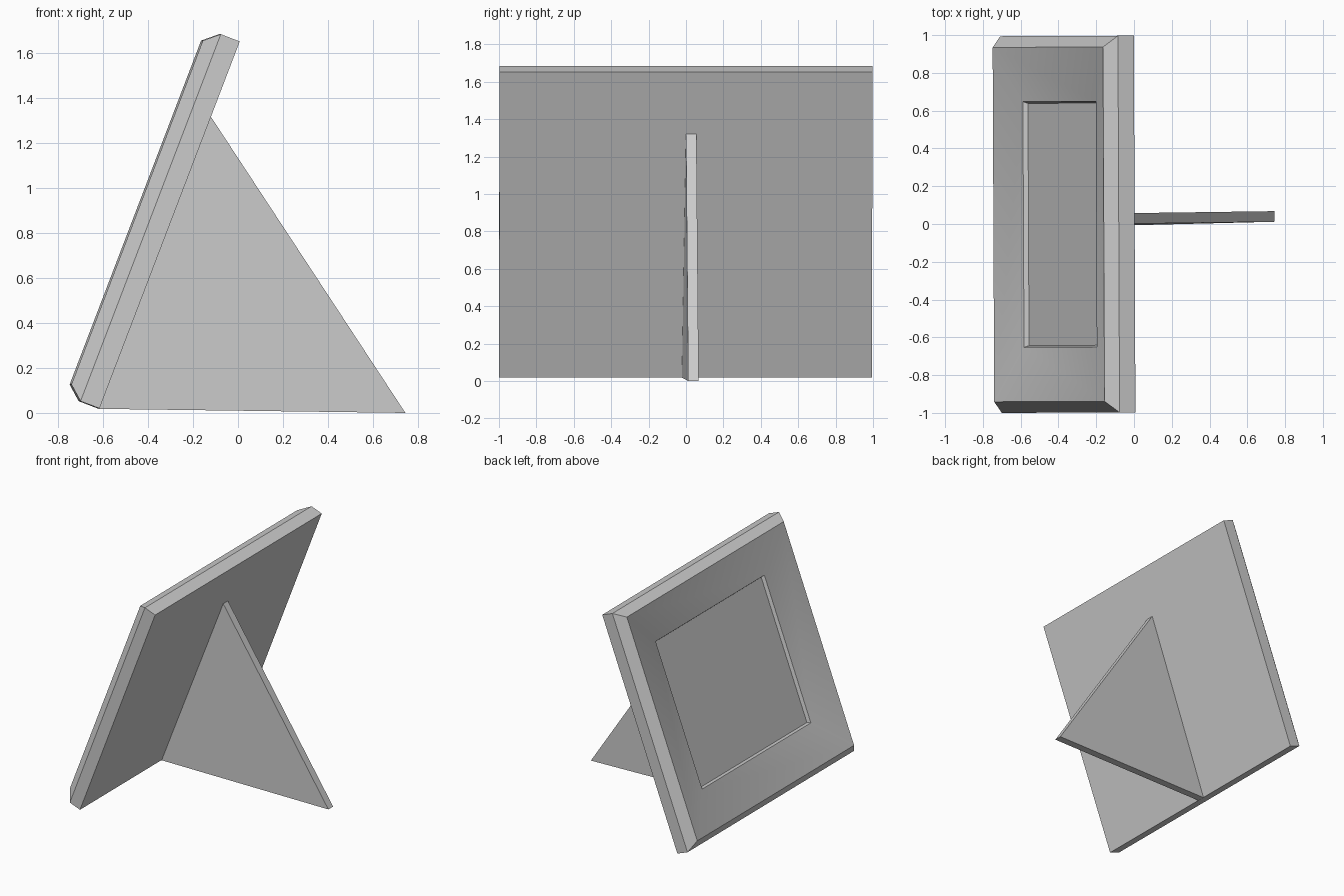
import bpy, bmesh, math
from mathutils import Vector

if "Cube" in bpy.data.objects:
    bpy.data.objects.remove(bpy.data.objects["Cube"])

UP = Vector((0.357, 0, 0.934)).normalized()      # along the leaning frame
OUT = Vector((-UP.z, 0, UP.x))                   # out of the picture side
BASE = Vector((-0.62, 0, 0.02))                  # lower back edge
MID = 0.873                                      # half height of the frame


def finish(name, bm):
    bmesh.ops.recalc_face_normals(bm, faces=bm.faces[:])
    mesh = bpy.data.meshes.new(name)
    bm.to_mesh(mesh)
    bm.free()
    obj = bpy.data.objects.new(name, mesh)
    bpy.context.collection.objects.link(obj)
    return obj


def ring(bm, half_y, half_u, depth):
    corners = ((-1, -1), (1, -1), (1, 1), (-1, 1))
    return [bm.verts.new(BASE + UP * (MID + b * half_u) + OUT * depth
                         + Vector((0, a * half_y, 0))) for a, b in corners]


def bridge(bm, a, b):
    n = len(a)
    for i in range(n):
        j = (i + 1) % n
        bm.faces.new((a[i], a[j], b[j], b[i]))


# Frame: back, sides, chamfer, inward-sloping border, recessed pane
bm = bmesh.new()
rings = [ring(bm, *r) for r in (
    (0.997, MID, 0.0),
    (0.997, MID, 0.09),
    (0.938, MID - 0.055, 0.154),
    (0.65, 0.54, 0.09),
    (0.641, 0.531, 0.065))]
bm.faces.new(rings[0])
for a, b in zip(rings, rings[1:]):
    bridge(bm, a, b)
bm.faces.new(rings[-1])
frame = finish("picture_frame", bm)
frame.rotation_euler.z = math.radians(0.25)
bpy.ops.object.select_all(action='DESELECT')
frame.select_set(True)
bpy.context.view_layer.objects.active = frame
bpy.ops.object.shade_smooth_by_angle(angle=math.radians(30))

# Stand: thin triangular prop, turned very slightly
bm = bmesh.new()
points = ((-0.62, -0.022, 0.018), (0.744, 0.012, 0.0), (-0.125, 0.0, 1.323))
near = [bm.verts.new(p) for p in points]
far = [bm.verts.new((x, y + 0.056, z)) for x, y, z in points]
bm.faces.new(near)
bm.faces.new(far)
bridge(bm, near, far)
finish("back_stand", bm)
